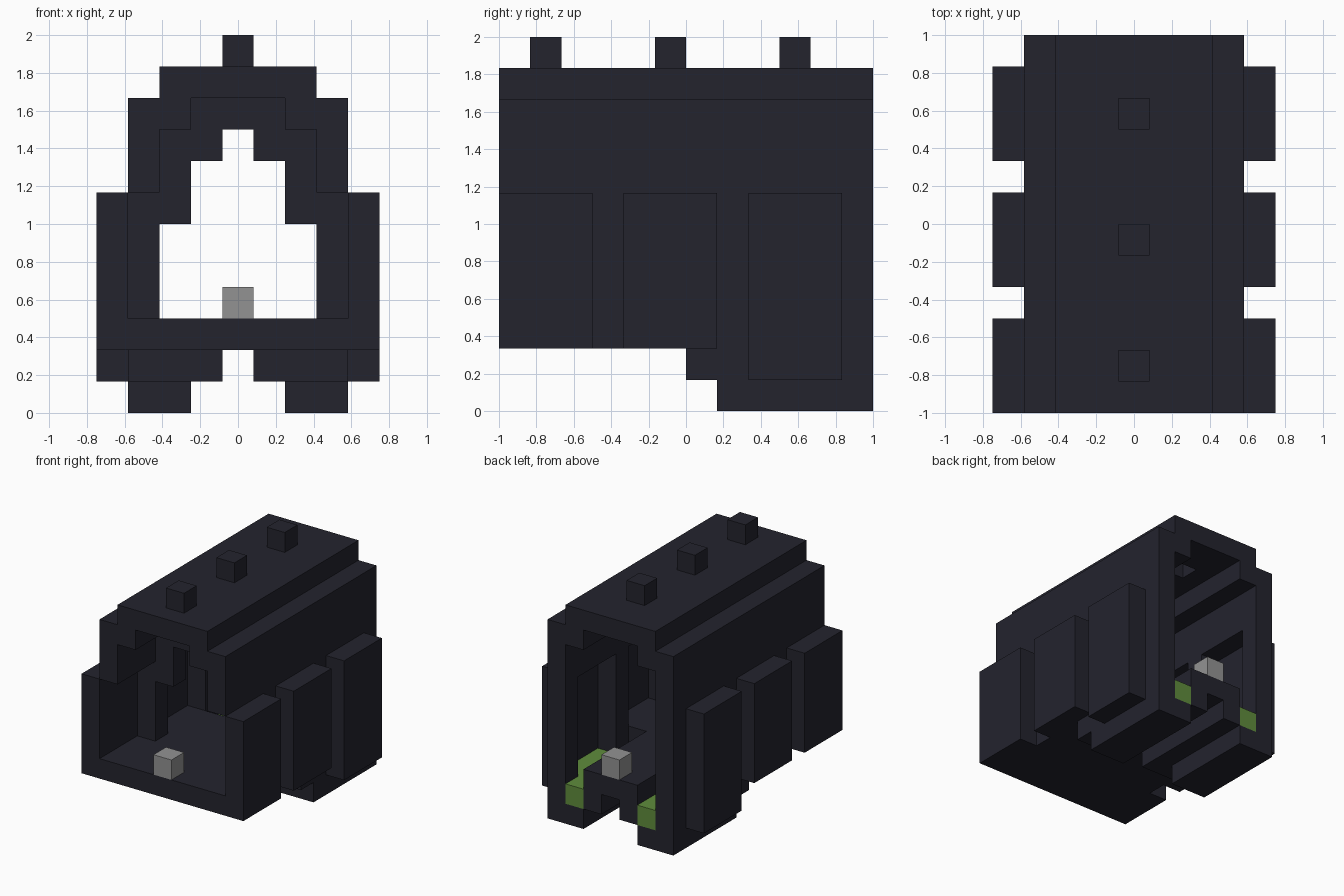
import bpy
import bmesh
from mathutils import Vector

if "Cube" in bpy.data.objects:
    bpy.data.objects.remove(bpy.data.objects["Cube"], do_unlink=True)

UNIT = 1 / 6
SIDES = [Vector(d) for d in ((1, 0, 0), (-1, 0, 0), (0, 1, 0),
                             (0, -1, 0), (0, 0, 1), (0, 0, -1))]


def make_material(name, color):
    mat = bpy.data.materials.new(name)
    mat.use_nodes = True
    mat.diffuse_color = (*color, 1)
    mat.node_tree.nodes["Principled BSDF"].inputs["Base Color"].default_value = (*color, 1)
    return mat


def block(columns, ys, zs):
    """Mirrored block of cells: column distances from the centre, y and z spans."""
    return {(sign * x, y, z)
            for x in range(columns[0], columns[1] + 1) for sign in (-1, 1)
            for y in range(*ys) for z in range(*zs)}


def build(name, cells, mat):
    """Outer skin of a set of cells, as one mesh."""
    bm = bmesh.new()
    for cell in cells:
        centre = Vector(cell) + Vector((0, 0.5, 0.5))
        for n in SIDES:
            if tuple(int(a + b) for a, b in zip(cell, n)) in cells:
                continue
            u = Vector((n.y, n.z, n.x)) / 2
            v = n.cross(u)
            mid = centre + n / 2
            corners = (mid + u + v, mid - u + v, mid - u - v, mid + u - v)
            bm.faces.new([bm.verts.new(p * UNIT) for p in corners])
    bmesh.ops.remove_doubles(bm, verts=bm.verts, dist=UNIT / 100)
    bmesh.ops.recalc_face_normals(bm, faces=bm.faces)
    mesh = bpy.data.meshes.new(name)
    bm.to_mesh(mesh)
    bm.free()
    mesh.materials.append(mat)
    obj = bpy.data.objects.new(name, mesh)
    bpy.context.collection.objects.link(obj)


dark = make_material("dark slate", (0.017, 0.017, 0.027))
green = make_material("grass green", (0.115, 0.262, 0.045))
grey = make_material("mid grey", (0.29, 0.29, 0.29))

LENGTH = (-6, 6)
stud_starts = (-5, -1, 3)

# Roof, open beneath each stud, with stepped shoulders and upper walls
shell = block((0, 2), LENGTH, (10, 11))
for y in stud_starts:
    shell -= block((0, 0), (y, y + 1), (10, 11))
shell |= block((2, 3), LENGTH, (9, 10))
shell |= block((3, 3), LENGTH, (7, 9))

# Pillars between the side panels
for y, bottom in ((-3, 3), (1, 1), (5, 1)):
    shell |= block((3, 3), (y, y + 1), (bottom, 7))

# Floor, rear walkway and the stepped underside
shell |= block((0, 3), (-6, 1), (2, 3))
shell |= block((0, 1), (1, 6), (2, 3))
shell |= block((1, 1), (0, 6), (1, 2))
shell |= block((1, 3), (0, 1), (1, 2))
shell |= block((2, 3), (1, 6), (0, 1))

# Arched rib inside the hall
shell |= block((2, 2), (-3, -2), (6, 9))
shell |= block((1, 1), (-3, -2), (8, 10))
shell |= block((0, 0), (-3, -2), (9, 10))

# Side panels standing out from the walls
for y, bottom in ((-6, 2), (-2, 2), (2, 1)):
    shell |= block((4, 4), (y, y + 3), (bottom, 7))
build("shell", shell, dark)

# Studs along the ridge
for y in stud_starts:
    build("roof_stud", block((0, 0), (y, y + 1), (11, 12)), dark)

# Sunken green beds beside the walkway
build("green_beds", block((2, 2), (1, 6), (1, 2)) | block((3, 3), (2, 5), (1, 2)), green)

# Small cubes at both ends of the floor
build("front_cube", block((0, 0), (-6, -5), (3, 4)), grey)
build("back_cube", block((0, 0), (5, 6), (3, 4)), grey)
